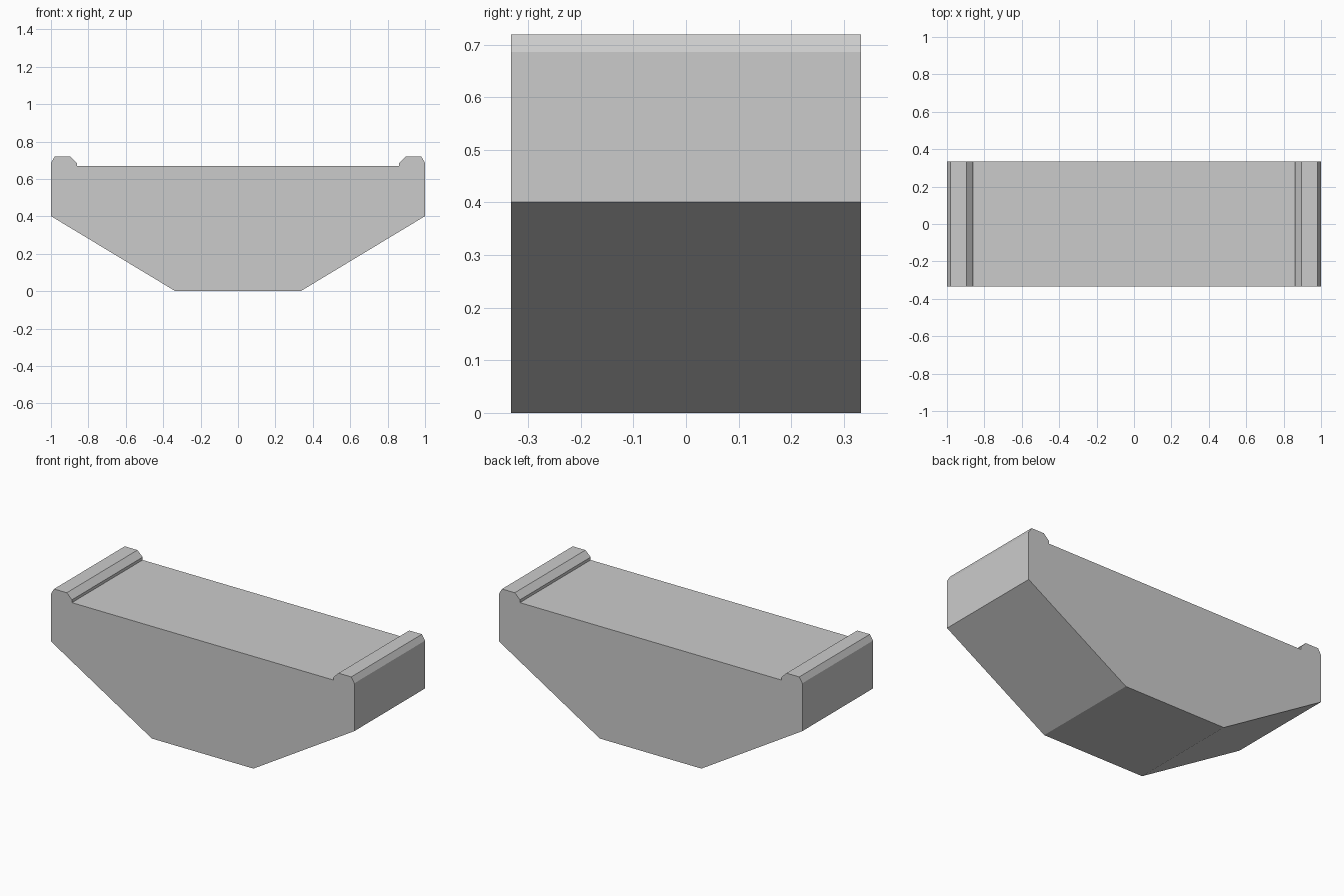
import bpy
import bmesh

cube = bpy.data.objects.get("Cube")
if cube:
    bpy.data.objects.remove(cube, do_unlink=True)

# Single grey finish
grey = bpy.data.materials.new("light_grey")
grey.use_nodes = True
colour = (0.6, 0.6, 0.6, 1)
grey.diffuse_color = colour
grey.node_tree.nodes["Principled BSDF"].inputs["Base Color"].default_value = colour

# Half of the front outline: sloped underside, upright end, chamfered lip
HALF_DEPTH = 0.333
half = [(0.335, 0), (1, 0.401), (1, 0.686), (0.98, 0.719),
        (0.896, 0.719), (0.862, 0.686), (0.862, 0.669)]
outline = half + [(-x, z) for x, z in reversed(half)]

# Extrude the mirrored outline from front to back
bm = bmesh.new()
face = bm.faces.new([bm.verts.new((x, -HALF_DEPTH, z)) for x, z in outline])
result = bmesh.ops.extrude_face_region(bm, geom=[face], use_keep_orig=True)
back = [v for v in result["geom"] if isinstance(v, bmesh.types.BMVert)]
bmesh.ops.translate(bm, verts=back, vec=(0, 2 * HALF_DEPTH, 0))
bmesh.ops.recalc_face_normals(bm, faces=bm.faces)

mesh = bpy.data.meshes.new("tapered_block")
bm.to_mesh(mesh)
bm.free()
mesh.materials.append(grey)
block = bpy.data.objects.new("tapered_block", mesh)
bpy.context.collection.objects.link(block)
